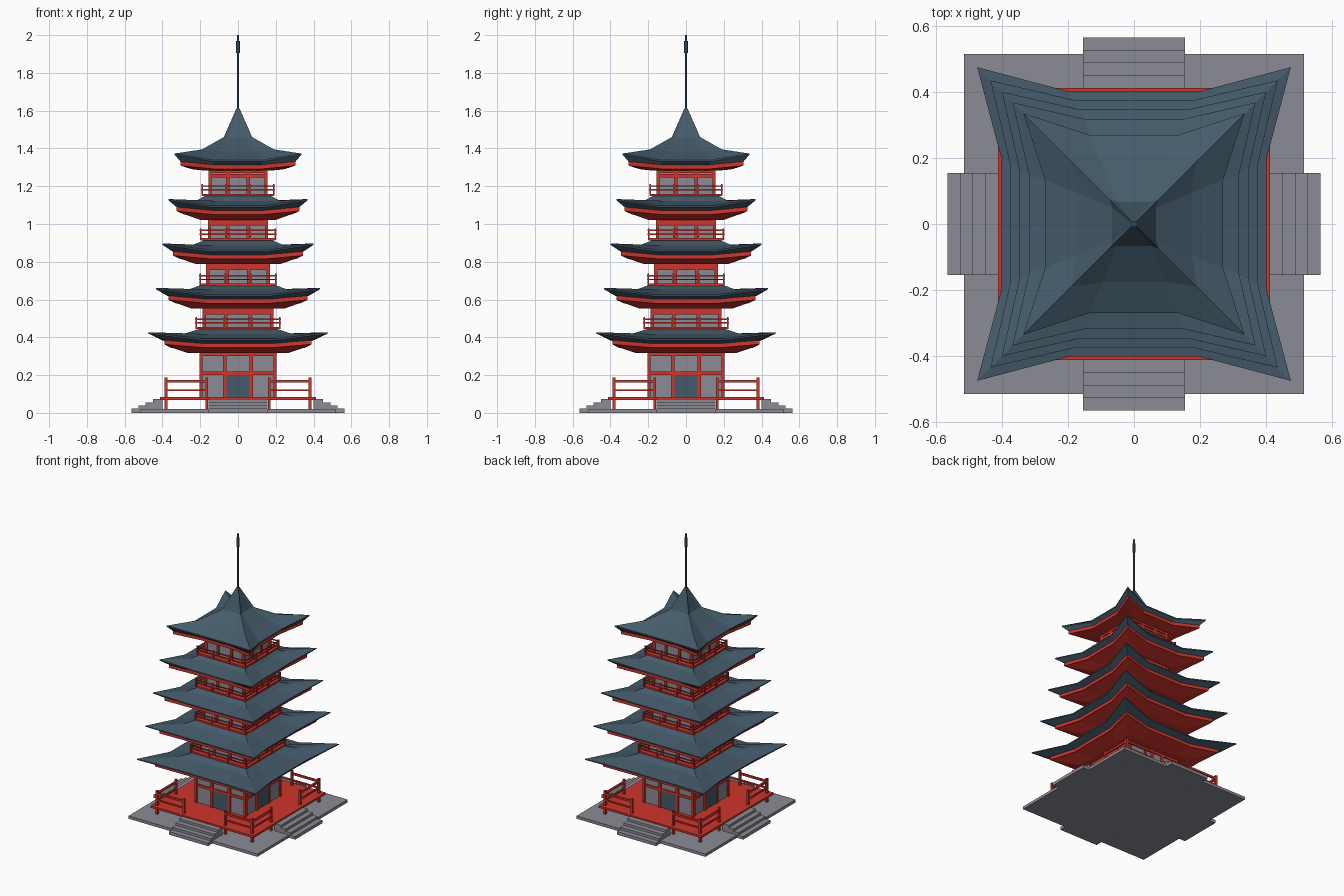
import bpy, bmesh, math
from mathutils import Matrix

if "Cube" in bpy.data.objects:
    bpy.data.objects.remove(bpy.data.objects["Cube"])


def material(name, rgb):
    m = bpy.data.materials.new(name)
    m.diffuse_color = (*rgb, 1)
    m.use_nodes = True
    m.node_tree.nodes["Principled BSDF"].inputs["Base Color"].default_value = m.diffuse_color
    return m


SLATE = material("slate_blue", (0.06, 0.105, 0.145))
RED = material("lacquer_red", (0.62, 0.035, 0.025))
GREY = material("stone_grey", (0.26, 0.265, 0.30))


def finish(name, bm, mats):
    bmesh.ops.recalc_face_normals(bm, faces=bm.faces)
    me = bpy.data.meshes.new(name)
    bm.to_mesh(me)
    bm.free()
    for m in mats:
        me.materials.append(m)
    ob = bpy.data.objects.new(name, me)
    bpy.context.collection.objects.link(ob)
    return ob


def boxes(name, mat, spans, around=False):
    """Boxes given as (x0, x1, y0, y1, z0, z1), optionally repeated on four sides."""
    bm = bmesh.new()
    for k in range(4 if around else 1):
        turn = Matrix.Rotation(k * math.pi / 2, 4, 'Z')
        for x0, x1, y0, y1, z0, z1 in spans:
            m = turn @ Matrix.Translation(((x0 + x1) / 2, (y0 + y1) / 2, (z0 + z1) / 2))
            m = m @ Matrix.Diagonal((x1 - x0, y1 - y0, z1 - z0, 1))
            bmesh.ops.create_cube(bm, size=1, matrix=m)
    return finish(name, bm, [mat])


def ring(bm, c, zc, m, zm, s):
    """Twelve-point eave outline: corner (c, c), two mid points (+-s, m) per side."""
    out = []
    for k in range(4):
        turn = Matrix.Rotation(k * math.pi / 2, 3, 'Z')
        for x, y, z in ((-c, -c, zc), (-s, -m, zm), (s, -m, zm)):
            v = bm.verts.new((x, y, z))
            v.co = turn @ v.co
            out.append(v)
    return out


def loft(name, mat, rings, cap_start=False, cap_end=False):
    bm = bmesh.new()
    loops = [ring(bm, *r) for r in rings]
    for a, b in zip(loops, loops[1:]):
        for i in range(12):
            j = (i + 1) % 12
            bm.faces.new((a[i], a[j], b[j], b[i]))
    if cap_start:
        bm.faces.new(loops[0])
    if cap_end:
        bm.faces.new(loops[-1])
    return finish(name, bm, [mat])


# Stone base and four flights of steps
boxes("base_slab", GREY, [(-.515, .515, -.515, .515, 0, .02)])
boxes("steps", GREY, [(-.155, .155, -.565 + i * .038, -.40, 0, .022 + i * .017)
                      for i in range(4)], True)

# Veranda deck with posts and rails, open at the steps
boxes("veranda_deck", RED, [(-.412, .412, -.412, .412, .068, .083)])
veranda = []
for s in (-1, 1):
    veranda.append((s * .165 - .007, s * .165 + .007, -.387, -.373, 0, .188))
    a, b = sorted((s * .158, s * .385))
    veranda += [(a, b, -.386, -.374, .16, .174), (a, b, -.385, -.375, .115, .125)]
veranda.append((-.388, -.372, -.388, -.372, 0, .188))
boxes("veranda_railing", RED, veranda, True)

# Storeys: wall half width, floor z, top z, beam z, rail half width
storeys = [(.205, .08, .33, .21, 0), (.187, .44, .57, .53, .222),
           (.17, .67, .80, .765, .2), (.16, .91, 1.03, 1.0, .197),
           (.157, 1.145, 1.30, 1.255, .19)]
for n, (w, z0, z1, zb, r) in enumerate(storeys, 1):
    i = w - .01
    boxes(f"wall_{n}", GREY, [(-i, i, -i, i, z0, z1)])
    p, t = w * .34, .009
    frame = [(-w, -w + .018, -w, -w + .018, z0, z1),
             (-w, w, -w + .002, -w + .012, zb - .009, zb + .009),
             (-w, w, -w + .002, -w + .012, z1 - .03, z1)]
    frame += [(s * p - t, s * p + t, -w, -w + .012, z0, z1) for s in (-1, 1)]
    boxes(f"wall_frame_{n}", RED, frame, True)
    if r:
        zf = z0 + .015
        boxes(f"balcony_floor_{n}", RED, [(-r, r, -r, r, zf - .012, zf)])
        rail = [(-r - .006, r + .006, -r - .003, -r + .003, zf + h, zf + h + .007)
                for h in (.018, .038)]
        rail += [(x - .004, x + .004, -r - .004, -r + .004, zf - .01, zf + .052)
                 for x in (-r, -r / 3, r / 3)]
        boxes(f"balcony_railing_{n}", RED, rail, True)

# Doors on each side of the ground floor
boxes("doors", SLATE, [(-.062, .062, -.2, -.192, .083, .2)], True)

# Roofs: tip, tip z, eave middle, straight half width, red board tip, middle, soffit
roofs = [(.475, .427, .402, .2, .39, .355, .265), (.435, .662, .375, .18, .368, .33, .245),
         (.4, .897, .347, .165, .345, .308, .22), (.368, 1.132, .318, .15, .325, .285, .2),
         (.335, 1.373, .27, .135, .305, .247, .18)]
for n, (c, T, m, s, rc, rm, b) in enumerate(roofs, 1):
    zs = T - (.11 if n < 5 else .09)
    under = [(rc - .03, T - .045, rm - .03, T - .062, s * .8),
             (rc, T - .042, rm, T - .06, s * .9),
             (c, T - .007, m, T - .042, s)]
    if n < 5:
        w = storeys[n][0] + .01
        top = [(c, T, m, T - .034, s),
               (c * .6, T - .008, m * .64, T - .01, s * .7),
               (w, T + .02, w, T + .02, s * .5)]
    else:
        top = [(c, T, m, T - .034, s),
               (.19, 1.395, .175, 1.385, .095),
               (.075, 1.46, .066, 1.46, .05),
               (.008, 1.612, .008, 1.612, .004)]
    loft(f"roof_{n}", SLATE, under + top, cap_end=True)
    # Red eave board and sloped soffit
    loft(f"eave_board_{n}", RED,
         [(rc - .02, T - .035, rm - .02, T - .052, s * .85),
          (rc, T - .04, rm, T - .057, s * .9),
          (rc, T - .064, rm, T - .082, s * .9),
          (rc - .012, T - .066, rm - .012, T - .084, s * .88),
          (b, zs, b - .02, zs, s * .6),
          (.15, zs, .15, zs, .08)])

# Spire
bm = bmesh.new()
for rad, z0, z1 in ((.006, 1.58, 2.0), (.01, 1.905, 1.97)):
    bmesh.ops.create_cone(bm, cap_ends=True, segments=8, radius1=rad, radius2=rad,
                          depth=z1 - z0, matrix=Matrix.Translation((0, 0, (z0 + z1) / 2)))
finish("spire", bm, [SLATE])
